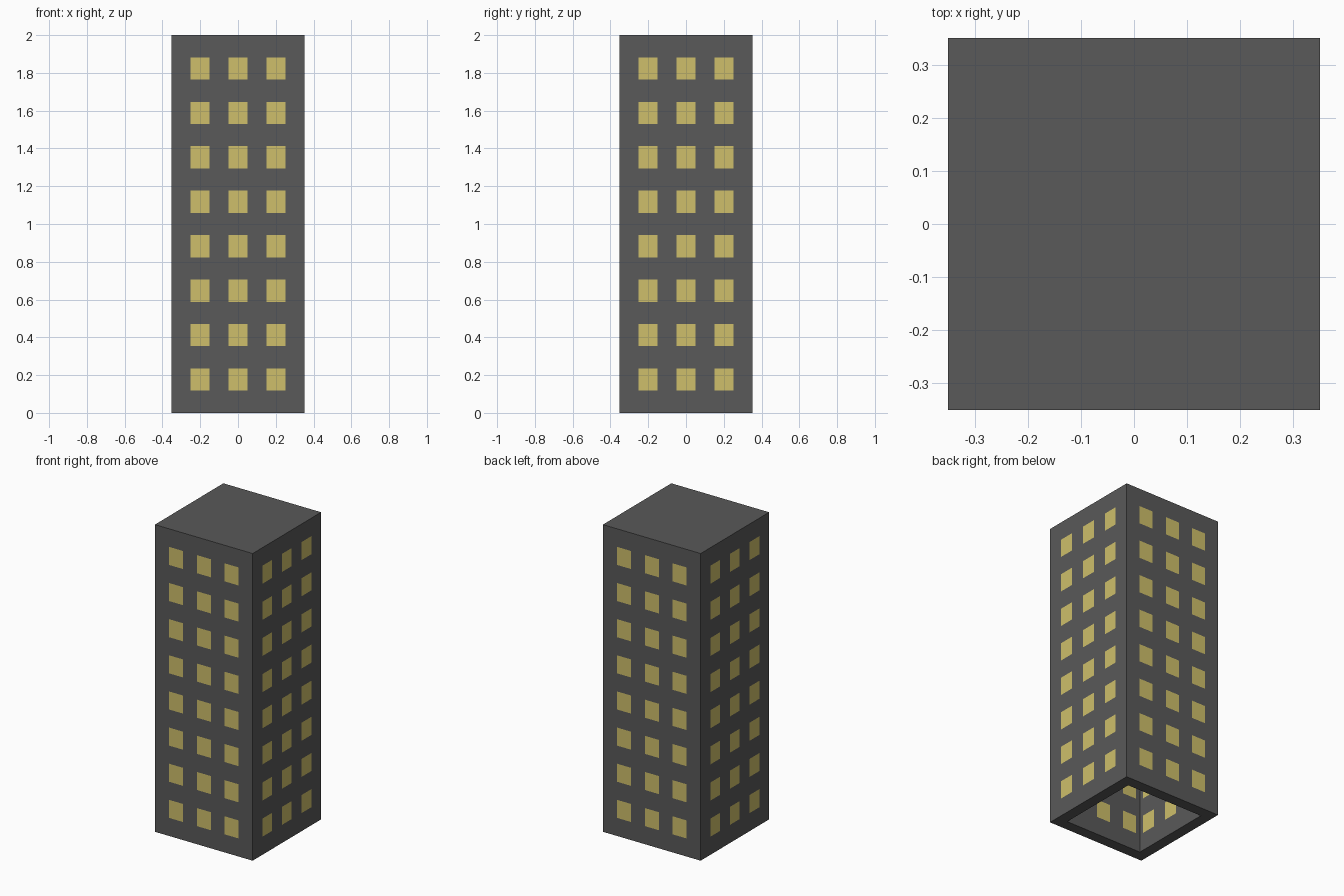
import bpy, bmesh
from math import pi
from mathutils import Matrix, Vector

if "Cube" in bpy.data.objects:
    bpy.data.objects.remove(bpy.data.objects["Cube"])

HALF, HEIGHT, WALL = 0.352, 2.0, 0.072
COLS, ROWS = 7, 17   # windows fill every odd column and row


def material(name, color):
    m = bpy.data.materials.new(name)
    m.diffuse_color = color
    m.use_nodes = True
    m.node_tree.nodes["Principled BSDF"].inputs["Base Color"].default_value = m.diffuse_color
    return m


bm = bmesh.new()
dx, dz = 2 * HALF / COLS, HEIGHT / ROWS

# Four facades, each a grid with lit window panels
for side in range(4):
    rot = Matrix.Rotation(side * pi / 2, 3, 'Z')
    grid = [[bm.verts.new(rot @ Vector((-HALF + i * dx, -HALF, j * dz)))
             for i in range(COLS + 1)] for j in range(ROWS + 1)]
    for j in range(ROWS):
        for i in range(COLS):
            f = bm.faces.new((grid[j][i], grid[j][i + 1],
                              grid[j + 1][i + 1], grid[j + 1][i]))
            f.material_index = 1 if i % 2 and j % 2 else 0
bmesh.ops.remove_doubles(bm, verts=bm.verts[:], dist=1e-4)

# Flat roof closing the top; the bottom stays open
rim = [e for e in bm.edges if e.is_boundary
       and all(v.co.z > HEIGHT - 1e-3 for v in e.verts)]
bmesh.ops.contextual_create(bm, geom=rim, mat_nr=0)
bmesh.ops.recalc_face_normals(bm, faces=bm.faces[:])

mesh = bpy.data.meshes.new("tower_block")
bm.to_mesh(mesh)
bm.free()
mesh.materials.append(material("concrete", (0.1, 0.1, 0.1, 1)))
mesh.materials.append(material("window_light", (0.62, 0.52, 0.145, 1)))
tower = bpy.data.objects.new("tower_block", mesh)
bpy.context.collection.objects.link(tower)

# Wall thickness, inwards
solid = tower.modifiers.new("walls", 'SOLIDIFY')
solid.thickness = WALL
solid.offset = -1
solid.use_even_offset = True
solid.use_quality_normals = True
